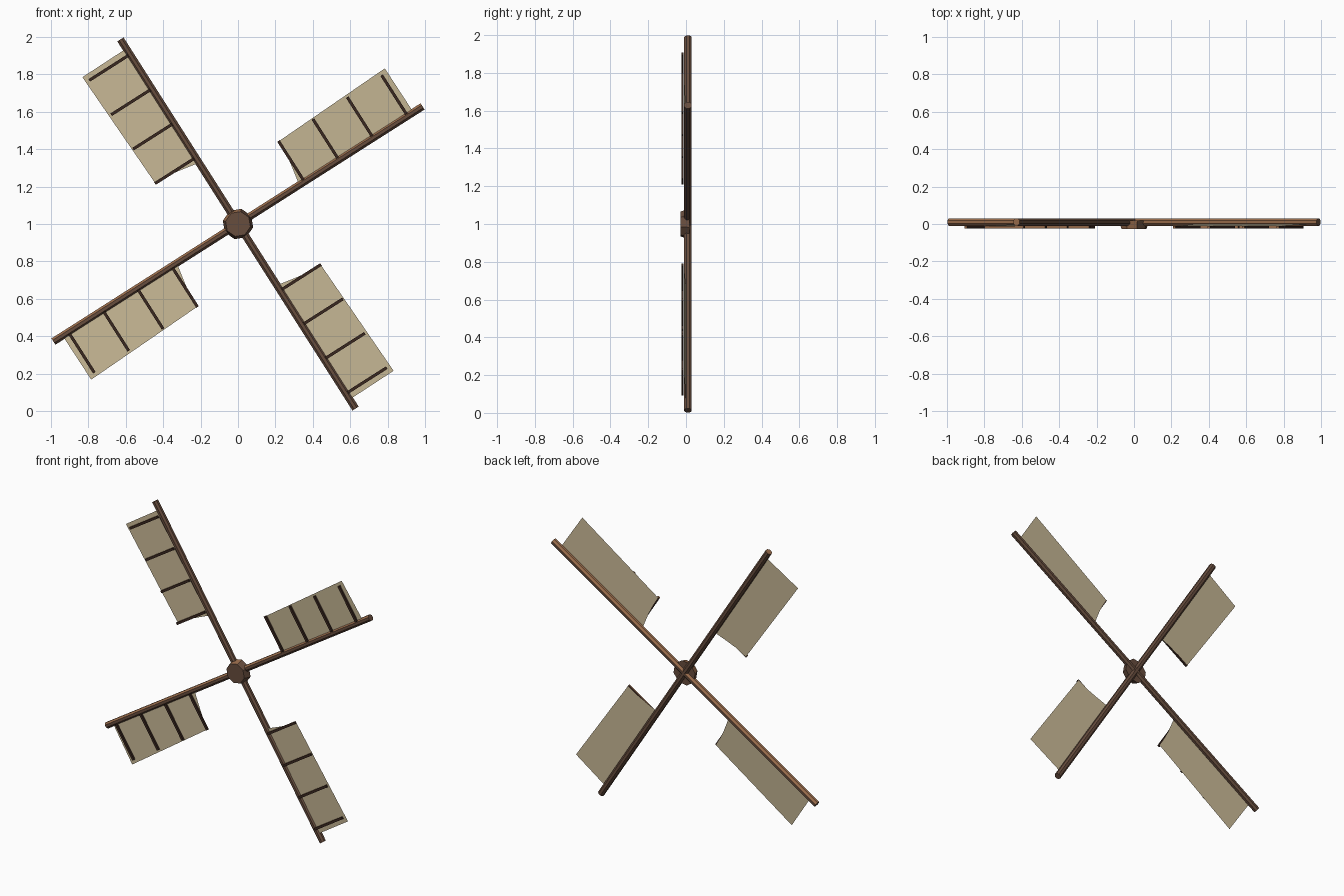
import bpy, bmesh, math
from mathutils import Matrix, Vector

cube = bpy.data.objects.get("Cube")
if cube:
    bpy.data.objects.remove(cube)


def make_material(name, srgb):
    color = [(c / 255) ** 2.2 for c in srgb] + [1]
    mat = bpy.data.materials.new(name)
    mat.use_nodes = True
    mat.diffuse_color = color
    mat.node_tree.nodes["Principled BSDF"].inputs["Base Color"].default_value = color
    return mat


wood = make_material("brown wood", (103, 78, 64))
dark_wood = make_material("dark wood", (60, 43, 36))
light_wood = make_material("light wood", (152, 108, 77))
canvas = make_material("beige canvas", (198, 182, 148))

TILT = math.radians(32.5)
CENTRE = Matrix.Translation((0, 0, 1))
WORN_SIDE = Vector((-math.sin(TILT), 0, math.cos(TILT)))


def add_object(name, bm, mats, matrix):
    """Add a part; a second material goes on faces turned to the worn side."""
    bm.transform(matrix)
    bm.normal_update()
    for face in bm.faces:
        face.material_index = int(len(mats) > 1 and face.normal.dot(WORN_SIDE) > 0.6)
    mesh = bpy.data.meshes.new(name)
    bm.to_mesh(mesh)
    bm.free()
    for mat in mats:
        mesh.materials.append(mat)
    obj = bpy.data.objects.new(name, mesh)
    bpy.context.collection.objects.link(obj)


def lathe(rings, sides, phase=0):
    """Closed faceted solid along x from (position, radius) rings."""
    bm = bmesh.new()
    loops = []
    for pos, rad in rings:
        angles = [phase + math.tau * i / sides for i in range(sides)]
        loops.append([bm.verts.new((pos, rad * math.cos(a), rad * math.sin(a))) for a in angles])
    for a, b in zip(loops, loops[1:]):
        for i in range(sides):
            j = (i + 1) % sides
            bm.faces.new((a[i], a[j], b[j], b[i]))
    bm.faces.new(loops[0])
    bm.faces.new(loops[-1])
    bmesh.ops.recalc_face_normals(bm, faces=bm.faces)
    return bm


# Hub: tapered octagonal boss with its axis along y
hub = lathe([(-0.028, 0.068), (0.018, 0.083)], 8)
hub.transform(Matrix.Rotation(math.pi / 2, 4, "Z"))
add_object("hub", hub, [wood, light_wood], CENTRE @ Matrix.Rotation(-TILT, 4, "Y"))

# Sail outline: (along the arm, away from the arm)
SAIL = [(0.39, 0.01), (1.112, 0.01), (1.109, 0.28), (0.421, 0.256), (0.418, 0.17), (0.405, 0.09)]

for k in range(4):
    turn = CENTRE @ Matrix.Rotation(-TILT - k * math.pi / 2, 4, "Y")

    # Arm: octagonal pole from the hub outwards
    arm = lathe([(0, 0.0215), (1.17, 0.0215)], 8, math.pi / 8)
    arm.transform(Matrix.Translation((0, 0.0105, 0)))
    add_object(f"arm_{k + 1}", arm, [wood, light_wood], turn)

    # Sail: thin canvas sheet leaning slightly forward from the arm
    sail = bmesh.new()
    sail.faces.new([sail.verts.new((u, -0.04 * v, v)) for u, v in SAIL])
    add_object(f"sail_{k + 1}", sail, [canvas], turn)

    # Battens across the front of the sail
    for n in range(4):
        size = Vector((0.016, 0.012, 0.246))
        batten = bmesh.new()
        bmesh.ops.create_cube(batten, size=1)
        bmesh.ops.scale(batten, vec=size, verts=batten.verts)
        batten.transform(Matrix.Translation((0.421 + 0.218 * n, -0.018, 0.135)))
        add_object(f"batten_{k + 1}_{n + 1}", batten, [dark_wood, light_wood], turn)
